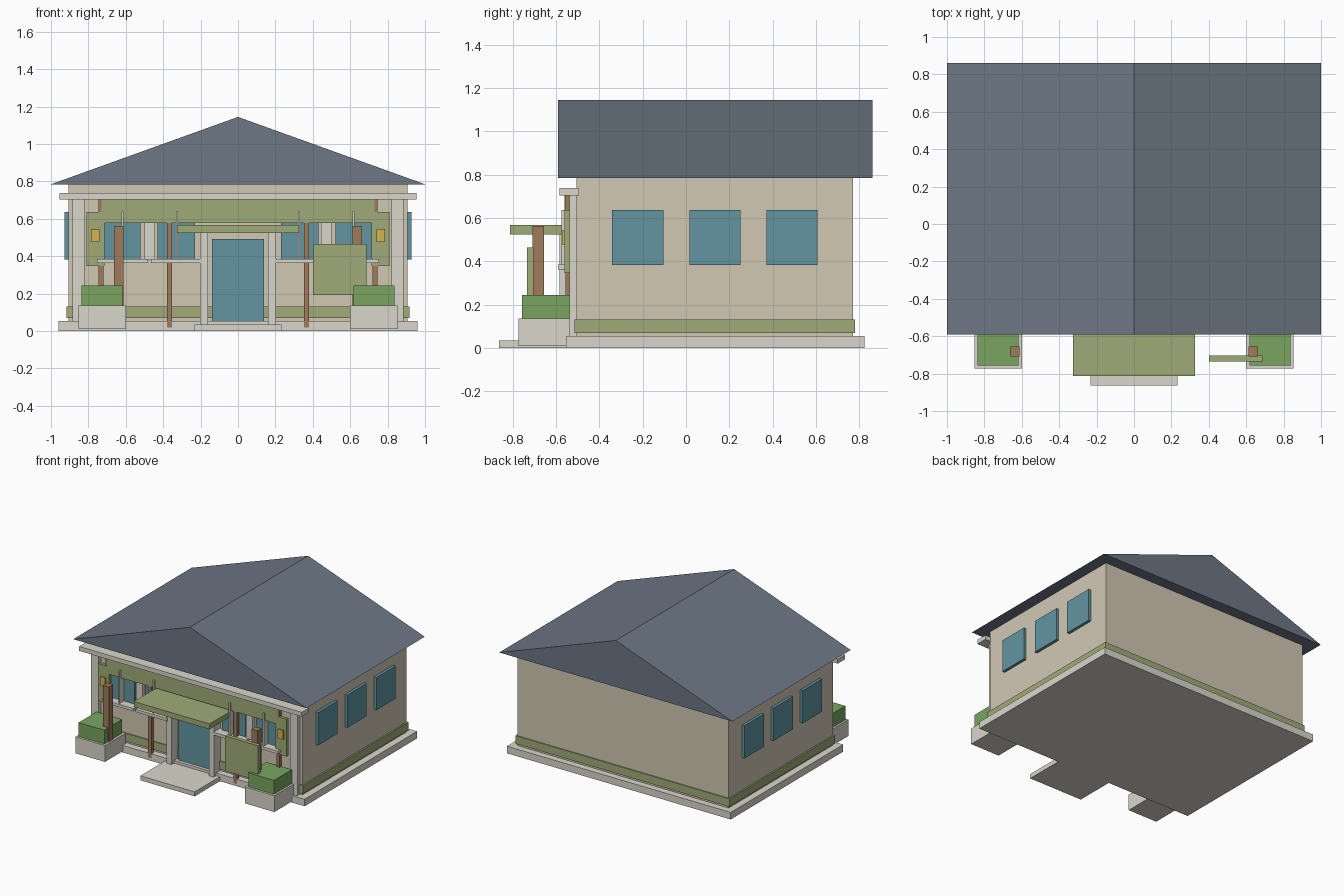
import bpy, bmesh

if "Cube" in bpy.data.objects:
    bpy.data.objects.remove(bpy.data.objects["Cube"])


def mat(name, rgb):
    m = bpy.data.materials.new(name)
    m.diffuse_color = [(c / 255) ** 2.2 for c in rgb] + [1]
    m.use_nodes = True
    m.node_tree.nodes["Principled BSDF"].inputs["Base Color"].default_value = m.diffuse_color
    return m


WALL = mat("beige_plaster", (209, 199, 178))
STONE = mat("pale_stone", (217, 214, 202))
GREEN = mat("green_paint", (158, 170, 120))
SLATE = mat("slate", (108, 118, 132))
GLASS = mat("teal_glass", (98, 148, 160))
WOOD = mat("wood", (158, 122, 92))
LEAF = mat("leaf", (120, 163, 95))
AMBER = mat("amber", (212, 178, 80))


def prism(name, pts, y0, y1, m):
    """Extrude an x-z outline from y0 to y1."""
    bm = bmesh.new()
    face = bm.faces.new([bm.verts.new((x, y0, z)) for x, z in pts])
    ext = bmesh.ops.extrude_face_region(bm, geom=[face])
    vs = [g for g in ext["geom"] if isinstance(g, bmesh.types.BMVert)]
    bmesh.ops.translate(bm, verts=vs, vec=(0, y1 - y0, 0))
    bmesh.ops.recalc_face_normals(bm, faces=bm.faces)
    me = bpy.data.meshes.new(name)
    bm.to_mesh(me)
    bm.free()
    me.materials.append(m)
    ob = bpy.data.objects.new(name, me)
    bpy.context.collection.objects.link(ob)
    return ob


def box(name, x, y, z, m):
    return prism(name, [(x[0], z[0]), (x[1], z[0]), (x[1], z[1]), (x[0], z[1])], y[0], y[1], m)


def pair(name, x, y, z, m):
    """Box on the right and its mirror on the left."""
    box(name + "_right", x, y, z, m)
    box(name + "_left", (-x[1], -x[0]), y, z, m)


# main body and roof
box("base_slab", (-.96, .96), (-.555, .823), (0, .055), STONE)
box("walls", (-.906, .906), (-.505, .772), (.05, .787), WALL)
box("green_band", (-.918, .918), (-.514, .78), (.07, .132), GREEN)
prism("roof", [(-1, .785), (1, .785), (0, 1.145)], -.59, .86, SLATE)

# side windows
for i, y in enumerate((-.223, .134, .489)):
    pair(f"side_window_{i}", (.89, .928), (y - .118, y + .118), (.383, .636), GLASS)

# front cornice and corner pilasters
box("cornice", (-.955, .955), (-.583, -.495), (.704, .738), STONE)
pair("corner_pilaster", (.82, .885), (-.537, -.5), (.055, .705), STONE)

# green facade frame
half = [(.715, .577), (.715, .347), (.81, .347), (.81, .637), (.73, .637), (.73, .705)]
prism("facade_frame", half + [(-x, z) for x, z in reversed(half)], -.56, -.537, GREEN)

# front windows with ledges, mullions and piers
for i, x in enumerate((.33, .62)):
    pair(f"front_window_{i}", (x - .1, x + .1), (-.525, -.5), (.383, .577), GLASS)
    pair(f"window_ledge_{i}", (x - .135, x + .135), (-.59, -.505), (.363, .385), STONE)
    s = .326 if i == 0 else .618
    pair(f"window_mullion_{i}", (s - .006, s + .006), (-.575, -.51), (.38, .638), STONE)
pair("window_pier", (.445, .5), (-.535, -.5), (.38, .577), STONE)

# slim wooden posts and lamps
for i, x in enumerate((.367, .733)):
    pair(f"slim_post_{i}", (x - .0135, x + .0135), (-.557, -.533), (.02, .705), WOOD)
pair("wall_lamp", (.74, .785), (-.57, -.555), (.475, .545), AMBER)

# entrance
box("entrance_step", (-.233, .233), (-.863, -.54), (0, .035), STONE)
box("door", (-.138, .138), (-.53, -.5), (.052, .493), GLASS)
pair("door_column", (.16, .202), (-.585, -.5), (.035, .53), STONE)
box("canopy", (-.325, .325), (-.812, -.537), (.525, .567), GREEN)

# planters with hedges and posts
pair("planter", (.6, .853), (-.773, -.52), (.01, .137), STONE)
pair("hedge", (.618, .838), (-.756, -.537), (.13, .245), LEAF)
pair("planter_post", (.612, .662), (-.708, -.656), (.02, .563), WOOD)

# blank notice board on the right
box("notice_board", (.402, .686), (-.735, -.703), (.193, .465), GREEN)
